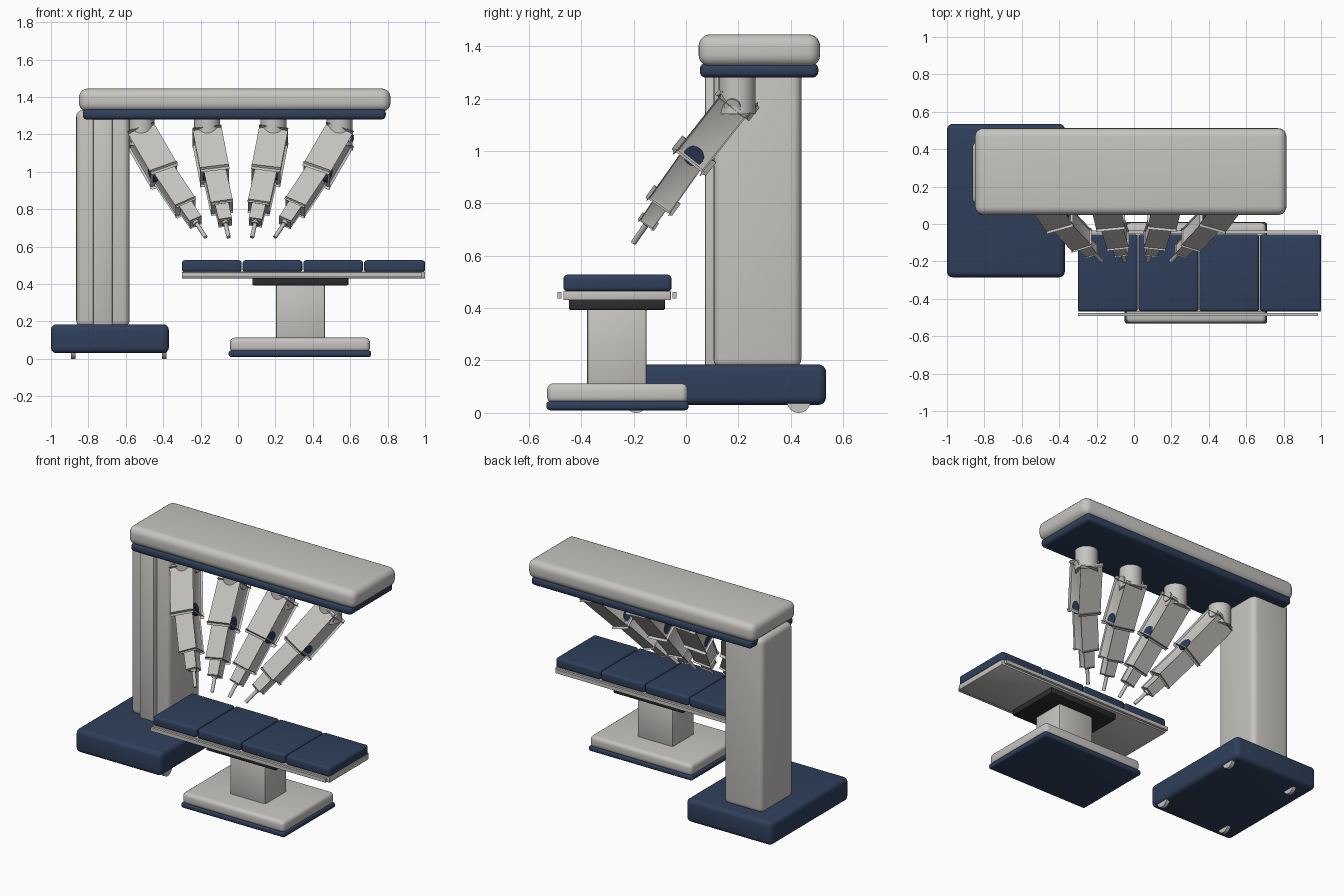
import bpy, bmesh, math
from mathutils import Vector, Matrix

if "Cube" in bpy.data.objects:
    bpy.data.objects.remove(bpy.data.objects["Cube"])


def material(name, rgb):
    m = bpy.data.materials.new(name)
    m.diffuse_color = (*rgb, 1)
    m.use_nodes = True
    m.node_tree.nodes["Principled BSDF"].inputs["Base Color"].default_value = m.diffuse_color
    return m


GREY = material("warm_light_grey", (0.57, 0.555, 0.53))
NAVY = material("navy_blue", (0.028, 0.05, 0.105))
DARK = material("charcoal", (0.025, 0.025, 0.028))


def finish(name, bm, mat):
    me = bpy.data.meshes.new(name)
    bmesh.ops.recalc_face_normals(bm, faces=bm.faces)
    bm.to_mesh(me)
    bm.free()
    ob = bpy.data.objects.new(name, me)
    bpy.context.collection.objects.link(ob)
    me.materials.append(mat)
    for p in me.polygons:
        p.use_smooth = True
    me.set_sharp_from_angle(angle=math.radians(35))
    return ob


def box(name, x, y, z, mat, bevel=0.0, seg=4):
    """Rounded box from x, y, z ranges."""
    bm = bmesh.new()
    bmesh.ops.create_cube(bm, size=1)
    for v in bm.verts:
        v.co = [(a + b) / 2 + c * (b - a) for (a, b), c in zip((x, y, z), v.co)]
    if bevel:
        bmesh.ops.bevel(bm, geom=bm.edges[:], offset=bevel, segments=seg,
                        profile=0.5, affect='EDGES')
    return finish(name, bm, mat)


def rod(name, p, q, r, mat, r2=None, sides=32):
    """Cylinder or cone from p to q."""
    p, q = Vector(p), Vector(q)
    d = q - p
    m = Matrix.Translation((p + q) / 2) @ d.to_track_quat('Z', 'Y').to_matrix().to_4x4()
    bm = bmesh.new()
    bmesh.ops.create_cone(bm, cap_ends=True, segments=sides, radius1=r,
                          radius2=r if r2 is None else r2, depth=d.length, matrix=m)
    return finish(name, bm, mat)


def arm_frame(p, q):
    """Axes of a limb: side, front, along."""
    d = (q - p).normalized()
    side = Vector((1, 0, 0))
    side = (side - d * side.dot(d)).normalized()
    return side, d.cross(side), d


def limb(name, p, q, w, t, mat, bevel, taper=1.0):
    """Bevelled bar running from p to q."""
    side, front, d = arm_frame(p, q)
    bm = bmesh.new()
    bmesh.ops.create_cube(bm, size=1)
    for v in bm.verts:
        x, y, z = v.co
        k = taper if z > 0 else 1.0
        v.co = (p + q) / 2 + side * (x * w * k) + front * (y * t * k) + (q - p) * z
    bmesh.ops.bevel(bm, geom=bm.edges[:], offset=bevel, segments=2,
                    profile=0.5, affect='EDGES')
    return finish(name, bm, mat)


# Cart: base, casters, column with front spine
box("cart_base", (-1, -0.37), (-0.285, 0.535), (0.03, 0.185), NAVY, 0.03)
for x in (-0.88, -0.395):
    for y in (-0.19, 0.43):
        rod("caster", (x - 0.012, y, 0.045), (x + 0.012, y, 0.045), 0.045, GREY)
box("column", (-0.865, -0.58), (0.105, 0.44), (0.17, 1.33), GREY, 0.035)
box("column_spine", (-0.775, -0.67), (0.072, 0.15), (0.18, 1.3), GREY, 0.008, 2)

# Overhead beam
box("beam_underside", (-0.83, 0.79), (0.053, 0.505), (1.28, 1.335), NAVY, 0.022)
box("beam", (-0.85, 0.815), (0.048, 0.512), (1.322, 1.445), GREY, 0.045, 5)

# Four arms converging towards the table, symmetric about x = CX
CX = 0.0125
for s in (-1, 1):
    for top, mid, tip in ((0.53, 0.42, 0.185), (0.1775, 0.141, 0.0625)):
        shoulder = Vector((CX + s * top, 0.195, 1.19))
        elbow = Vector((CX + s * mid, 0.045, 1.0))
        end = Vector((CX + s * tip, -0.2, 0.65))
        cuff = elbow.lerp(end, 0.54)
        wrist = elbow.lerp(end, 0.77)
        side, front, d = arm_frame(shoulder, elbow)
        rod("shoulder_mount", (shoulder.x, 0.195, 1.14), (shoulder.x, 0.195, 1.28), 0.07, GREY)
        rod("shoulder_pivot", shoulder - side * 0.072, shoulder + side * 0.072, 0.032, GREY)
        limb("upper_arm", shoulder, elbow + d * 0.025, 0.12, 0.13, GREY, 0.018)
        rod("elbow_joint", elbow - side * 0.063, elbow + side * 0.063, 0.04, NAVY)
        limb("forearm", elbow - d * 0.02, cuff, 0.095, 0.1, GREY, 0.012)
        limb("wrist", cuff.lerp(elbow, 0.1), wrist, 0.06, 0.065, GREY, 0.008, 0.92)
        rod("instrument_collar", wrist.lerp(elbow, 0.1), wrist.lerp(end, 0.12),
            0.022, GREY, 0.018, 20)
        rod("instrument_shaft", wrist, end, 0.011, GREY, sides=16)

# Table: foot, pedestal, top frame, rails, cushions
box("table_foot_skirt", (-0.05, 0.712), (-0.533, 0.01), (0.01, 0.045), NAVY, 0.014)
box("table_foot", (-0.043, 0.706), (-0.53, 0.007), (0.036, 0.113), GREY, 0.025)
box("pedestal", (0.203, 0.465), (-0.378, -0.15), (0.1, 0.4), GREY, 0.012, 2)
box("table_carriage", (0.077, 0.59), (-0.447, -0.08), (0.393, 0.435), DARK, 0.006, 2)
box("table_frame", (-0.3, 1.0), (-0.468, -0.058), (0.43, 0.466), GREY, 0.004, 2)
for y in (-0.483, -0.044):
    box("side_rail", (-0.3, 0.985), (y - 0.008, y + 0.008), (0.437, 0.461), GREY)
for i in range(4):
    x = -0.3 + i * 0.3245
    box("cushion", (x, x + 0.32 if i < 3 else 1.0), (-0.468, -0.055), (0.463, 0.528), NAVY, 0.017)
